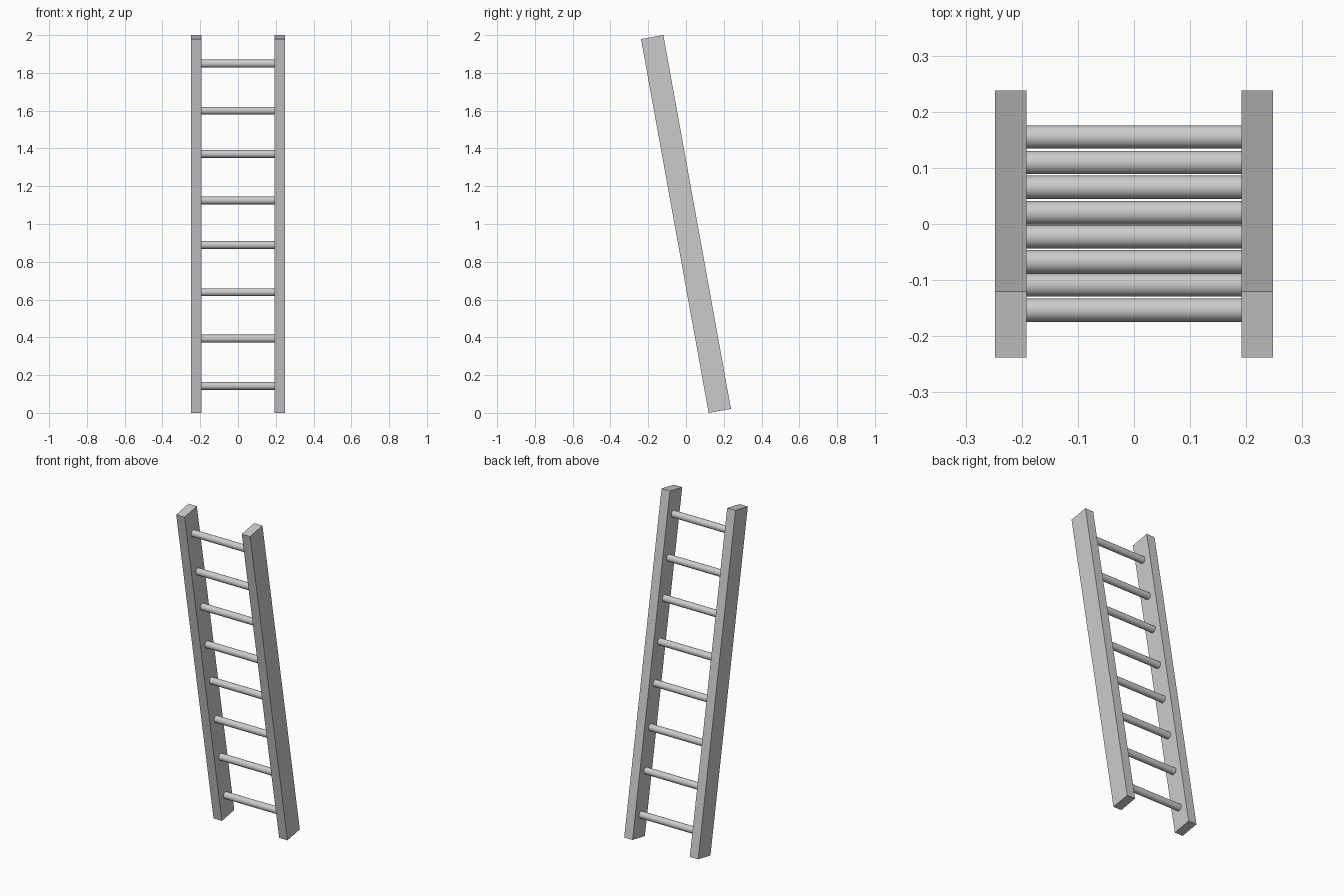
import bpy
import math

if "Cube" in bpy.data.objects:
    bpy.data.objects.remove(bpy.data.objects["Cube"])

TILT = math.atan2(0.358, 1.979)   # lean towards the front at the top
LENGTH, DEPTH, WIDTH = 2.011, 0.12, 0.056
RAIL_X, RUNG_R = 0.22, 0.0207

# Two leaning side rails
for side, x in (("left", -RAIL_X), ("right", RAIL_X)):
    bpy.ops.mesh.primitive_cube_add(size=1, location=(x, 0, 1), rotation=(TILT, 0, 0))
    rail = bpy.context.object
    rail.name = f"{side}_rail"
    rail.scale = (WIDTH, DEPTH, LENGTH)

# Round rungs, slightly unevenly spaced, following the lean of the rails
rung_heights = (0.143, 0.393, 0.639, 0.889, 1.125, 1.371, 1.60, 1.849)
for i, z in enumerate(rung_heights, 1):
    y = (1 - z) * math.tan(TILT)
    bpy.ops.mesh.primitive_cylinder_add(
        vertices=32, radius=RUNG_R, depth=2 * RAIL_X - WIDTH + 0.004,
        location=(0, y, z), rotation=(0, math.pi / 2, 0))
    rung = bpy.context.object
    rung.name = f"rung_{i}"
    bpy.ops.object.shade_smooth_by_angle()
